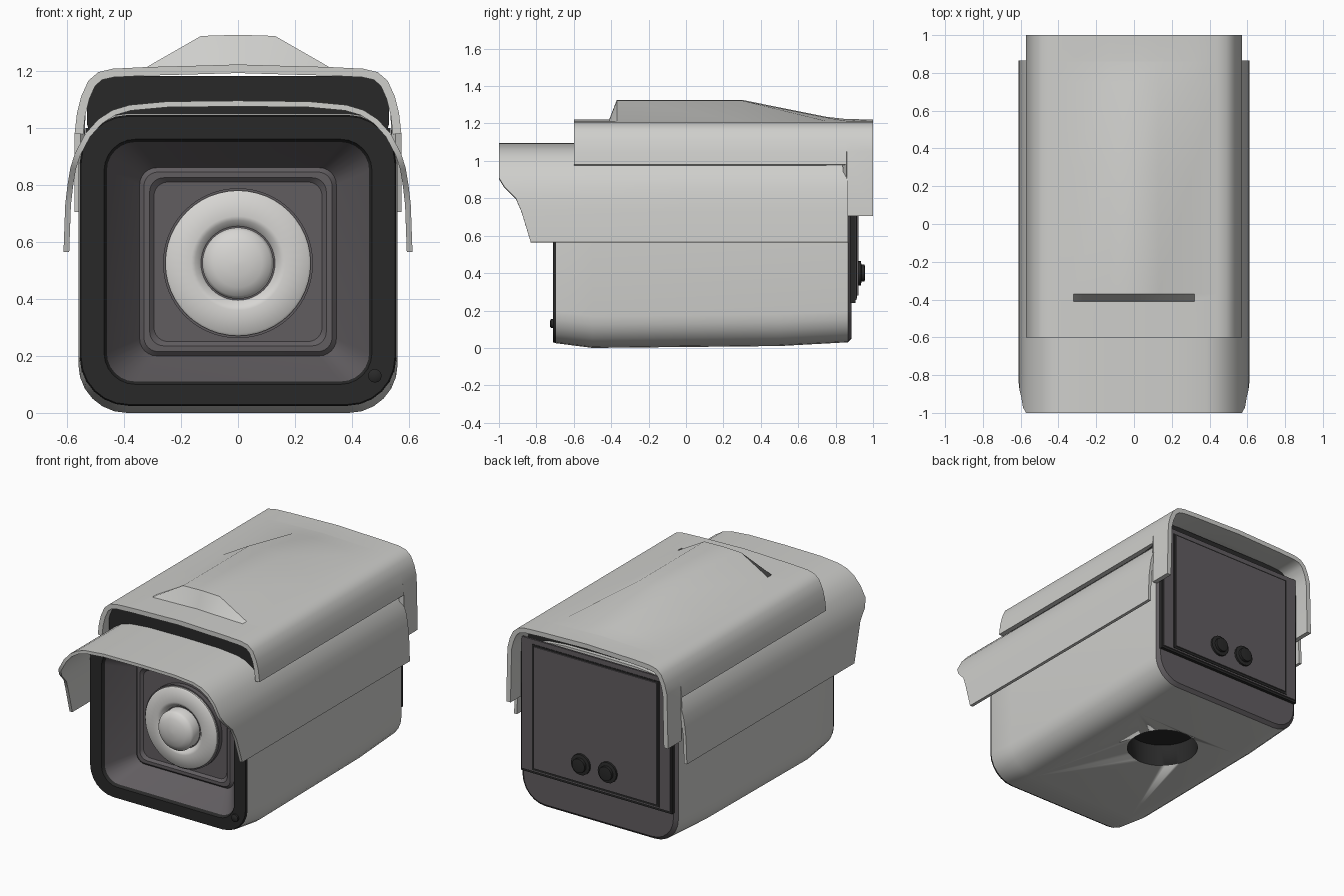
import bpy, bmesh, math
from mathutils import Matrix

if "Cube" in bpy.data.objects:
    bpy.data.objects.remove(bpy.data.objects["Cube"])


def material(name, rgb):
    m = bpy.data.materials.new(name)
    m.diffuse_color = (*rgb, 1)
    m.use_nodes = True
    m.node_tree.nodes["Principled BSDF"].inputs["Base Color"].default_value = m.diffuse_color
    return m


SHELL = material("light_grey_shell", (0.62, 0.62, 0.60))
DARK = material("black_trim", (0.022, 0.022, 0.022))
PANEL = material("warm_grey_panel", (0.12, 0.11, 0.118))
LENS = material("pale_lens", (0.68, 0.67, 0.65))
MATS = [SHELL, DARK, PANEL, LENS]


def finish(name, bm, mat=None, angle=35, recalc=True):
    if recalc:
        bmesh.ops.recalc_face_normals(bm, faces=bm.faces)
    me = bpy.data.meshes.new(name)
    bm.to_mesh(me)
    bm.free()
    for m in ([mat] if mat else MATS):
        me.materials.append(m)
    ob = bpy.data.objects.new(name, me)
    bpy.context.collection.objects.link(ob)
    bpy.ops.object.select_all(action='DESELECT')
    ob.select_set(True)
    bpy.context.view_layer.objects.active = ob
    bpy.ops.object.shade_smooth_by_angle(angle=math.radians(angle))
    return ob


def rounded_rect(y, hw, z0, z1, r, n=6):
    pts = []
    for k, (cx, cz) in enumerate([(hw - r, z1 - r), (r - hw, z1 - r),
                                  (r - hw, z0 + r), (hw - r, z0 + r)]):
        for i in range(n + 1):
            a = math.pi / 2 * (k + i / n)
            pts.append((cx + r * math.cos(a), y, cz + r * math.sin(a)))
    return pts


def loft(name, rings, mats=None, mat=None):
    """Skin closed rings; mats = [start cap, band..., end cap]."""
    bm = bmesh.new()
    vr = [[bm.verts.new(p) for p in ring] for ring in rings]
    n = len(vr[0])
    mats = mats or [0] * (len(rings) + 1)
    bm.faces.new(vr[0]).material_index = mats[0]
    for b, (lo, hi) in enumerate(zip(vr, vr[1:])):
        for i in range(n):
            f = bm.faces.new((lo[i], lo[(i + 1) % n], hi[(i + 1) % n], hi[i]))
            f.material_index = mats[b + 1]
    bm.faces.new(vr[-1]).material_index = mats[-1]
    return finish(name, bm, mat)


def lathe(name, prof, x, z, mat, n=48):
    """Spin (radius, y) points about an axis along y."""
    rings = [[(x + r * math.cos(2 * math.pi * i / n), y,
               z + r * math.sin(2 * math.pi * i / n)) for i in range(n)] for r, y in prof]
    return loft(name, rings, mat=mat)


def sheet(name, half, rows, point, thick):
    """Bent sheet from a mirrored half profile; point() places each vertex."""
    prof = [(-x, z) for x, z in reversed(half[1:])] + half
    bm = bmesh.new()
    g = [[bm.verts.new(point(x, t, z)) for x, z in prof] for t in rows]
    for a, b in zip(g, g[1:]):
        for j in range(len(prof) - 1):
            bm.faces.new((a[j], a[j + 1], b[j + 1], b[j]))
    ob = finish(name, bm, SHELL, recalc=False)
    s = ob.modifiers.new("thickness", 'SOLIDIFY')
    s.thickness = thick
    s.offset = -1
    bpy.ops.object.modifier_apply(modifier=s.name)
    bpy.ops.object.shade_smooth_by_angle(angle=math.radians(35))
    return ob


def interp(v, table):
    if v <= table[0][0]:
        return table[0][1]
    for (a, fa), (b, fb) in zip(table, table[1:]):
        if v <= b:
            return fa + (fb - fa) * (v - a) / (b - a)
    return table[-1][1]


def box(name, x0, x1, y0, y1, z0, z1, mat):
    bm = bmesh.new()
    bmesh.ops.create_cube(bm, size=1, matrix=Matrix.Translation(
        ((x0 + x1) / 2, (y0 + y1) / 2, (z0 + z1) / 2)) @ Matrix.Diagonal((x1 - x0, y1 - y0, z1 - z0, 1)))
    return finish(name, bm, mat)


# Housing: rear cap, shell, black bezel, tapered front recess with rim
rings = [rounded_rect(*p) for p in [
    (0.885, .53, .05, 1.03, .15), (0.865, .552, .03, 1.04, .165), (0.5, .56, .01, 1.05, .17),
    (-0.5, .56, .0, 1.05, .17), (-0.695, .555, .025, 1.045, .17),
    (-0.71, .55, .03, 1.04, .165), (-0.71, .47, .10, .96, .11),
    (-0.69, .46, .11, .95, .10), (-0.535, .345, .20, .86, .06),
    (-0.55, .33, .215, .845, .05), (-0.55, .31, .235, .825, .05), (-0.535, .295, .25, .81, .05)]]
body = loft("housing", rings, [2, 2, 0, 0, 0, 1, 1, 1, 2, 2, 2, 2, 2])

# Round cable opening in the underside
bm = bmesh.new()
bmesh.ops.create_cone(bm, cap_ends=True, segments=40, radius1=.215, radius2=.215, depth=.4,
                      matrix=Matrix.Translation((0, .27, -.05)))
for f in bm.faces:
    f.material_index = 1
cutter = finish("cable_opening_cutter", bm)
cutter.hide_render = True
bpy.context.view_layer.objects.active = body
cut = body.modifiers.new("cable_opening", 'BOOLEAN')
cut.operation = 'DIFFERENCE'
cut.solver = 'EXACT'
cut.object = cutter
bpy.ops.object.modifier_apply(modifier=cut.name)
bpy.data.objects.remove(cutter)

# Lens: grip edge, pale ring, domed glass
lathe("lens_grip", [(.263, -.52), (.263, -.565)], 0, .525, PANEL, 64)
lathe("lens_ring", [(.255, -.52), (.255, -.575), (.247, -.582), (.165, -.592),
                    (.15, -.588), (.13, -.565)], 0, .525, LENS)
lathe("lens_dome", [(.125, -.55), (.125, -.625), (.115, -.64), (.085, -.655),
                    (.045, -.665), (.006, -.668)], 0, .525, LENS)
lathe("bezel_screw", [(.024, -.70), (.024, -.722), (.014, -.728)], .48, .13, DARK, 12)

# Lower sun shield with scalloped front edge
front = [(.56, -.83), (.57, -.83), (.73, -.88), (.80, -.91), (.86, -.97), (.91, -1.0)]
shield = [(0, 1.095), (.25, 1.092), (.38, 1.08), (.44, 1.062), (.49, 1.03), (.535, .98),
          (.572, .91), (.588, .86), (.598, .80), (.606, .73), (.612, .565)]
sheet("sun_shield", shield, [0, .5, 1],
      lambda x, t, z: (x, interp(z, front) * (1 - t) + .865 * t, z), .02)

# Upper cover with raised ridge and rear side skirts
ridge_y = [(-.41, 0), (-.37, 1), (.3, 1), (.75, .13), (.87, .0)]
cover = [(0, 1.222), (.13, 1.218), (.32, 1.213), (.44, 1.207), (.49, 1.195), (.525, 1.165),
         (.55, 1.11), (.565, 1.05), (.573, .98)]


def cover_point(x, y, z):
    if z < .99 and y > .86:
        z = .705
    ridge = min(1, max(0, (.32 - abs(x)) / .19)) * interp(y, ridge_y)
    return (x, y, z + (.104 * ridge if abs(x) < .4 else 0))


sheet("top_cover", cover, [-.6, -.41, -.37, .3, .75, .859, .861, 1.0], cover_point, .03)

# Dark spacer between shield and cover
loft("cover_spacer", [rounded_rect(y, .53, .97, 1.182, .05) for y in (-.55, .84)], mat=DARK)

# Rear door: black gasket, frame, raised panel, two cable glands
box("door_gasket", -.535, .535, .86, .905, .24, 1.0, DARK)
box("door_frame", -.525, .525, .90, .912, .255, 1.10, PANEL)
box("panel_groove", -.45, .45, .90, .915, .265, 1.07, DARK)
box("door_panel", -.435, .435, .90, .922, .28, 1.06, PANEL)
for side, x in (("left", -.095), ("right", .095)):
    lathe(side + "_cable_gland", [(.066, .91), (.066, .935), (.045, .938), (.045, .955), (.03, .957)],
          x, .40, DARK, 16)
